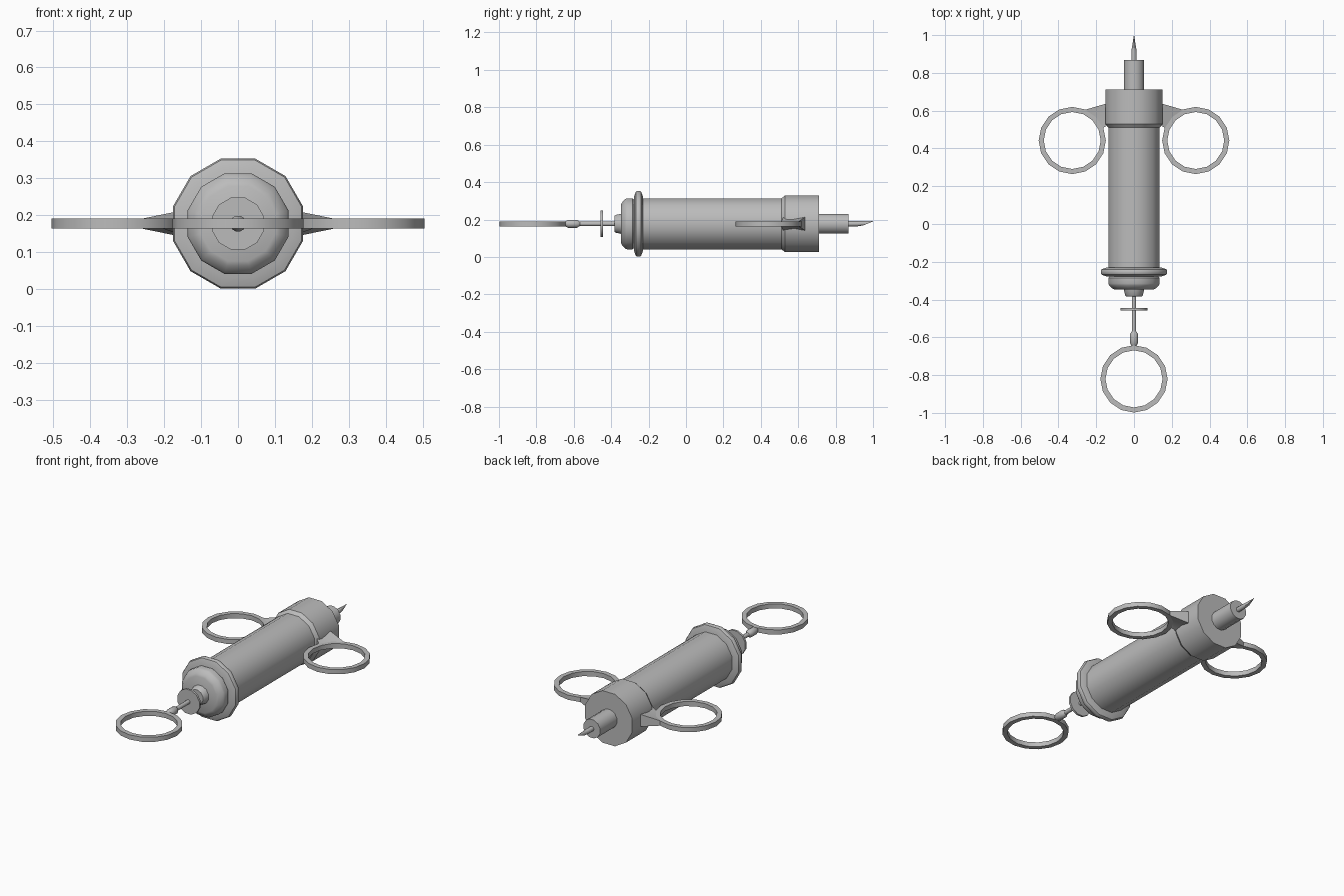
import bpy, bmesh, math
from mathutils import Vector

cube = bpy.data.objects.get("Cube")
if cube:
    bpy.data.objects.remove(cube)

ZC = 0.177          # height of the long axis
RING_OUT, RING_IN, RING_H = 0.178, 0.151, 0.0135
RING_SIDES = 16

steel = bpy.data.materials.new("grey_steel")
steel.use_nodes = True
grey = (0.5, 0.5, 0.5, 1)
steel.diffuse_color = grey
steel.node_tree.nodes["Principled BSDF"].inputs["Base Color"].default_value = grey


def finish(name, bm, angle=35):
    bmesh.ops.recalc_face_normals(bm, faces=bm.faces)
    mesh = bpy.data.meshes.new(name)
    bm.to_mesh(mesh)
    bm.free()
    mesh.materials.append(steel)
    obj = bpy.data.objects.new(name, mesh)
    bpy.context.collection.objects.link(obj)
    bpy.ops.object.select_all(action="DESELECT")
    obj.select_set(True)
    bpy.context.view_layer.objects.active = obj
    bpy.ops.object.shade_smooth_by_angle(angle=math.radians(angle))
    return obj


def loft(bm, loops, closed=False):
    """Join equal closed loops; cap the ends unless the loft is closed."""
    rows = [[bm.verts.new(p) for p in loop] for loop in loops]
    n = len(rows[0])
    pairs = list(zip(rows, rows[1:])) + ([(rows[-1], rows[0])] if closed else [])
    for a, b in pairs:
        for i in range(n):
            j = (i + 1) % n
            bm.faces.new((a[i], a[j], b[j], b[i]))
    if not closed:
        bm.faces.new(rows[0])
        bm.faces.new(rows[-1])


def turned(name, profile, sides=12):
    """Solid turned around the long axis from (y, radius) points."""
    bm = bmesh.new()
    angles = [2 * math.pi * (i + 0.5) / sides for i in range(sides)]
    loft(bm, [[(r * math.cos(a), y, ZC + r * math.sin(a)) for a in angles]
              for y, r in profile])
    return finish(name, bm)


def ring_point(cx, cy, r, i, z):
    a = 2 * math.pi * i / RING_SIDES
    return Vector((cx + r * math.cos(a), cy + r * math.sin(a), ZC + z))


def finger_ring(name, cx, cy):
    bm = bmesh.new()
    section = ((RING_OUT, -RING_H), (RING_OUT, RING_H), (RING_IN, RING_H), (RING_IN, -RING_H))
    loft(bm, [[ring_point(cx, cy, r, i, z) for r, z in section]
              for i in range(RING_SIDES)], closed=True)
    return finish(name, bm)


# Barrel, collar and cap
turned("barrel", [(-0.24, 0.141), (0.53, 0.141)])
turned("collar", [(0.51, 0.141), (0.53, 0.157), (0.712, 0.157)])
turned("barrel_flange", [(-0.278, 0.15), (-0.268, 0.178), (-0.26, 0.182),
                         (-0.248, 0.182), (-0.24, 0.178), (-0.23, 0.15)])
turned("end_cap", [(-0.348, 0.105), (-0.342, 0.118), (-0.325, 0.137),
                   (-0.315, 0.141), (-0.285, 0.141), (-0.272, 0.128), (-0.25, 0.128)])
turned("cap_nub", [(-0.383, 0.043), (-0.376, 0.049), (-0.345, 0.056)])

# Plunger rod, stop disc and thumb ring
turned("plunger_rod", [(-0.65, 0.012), (-0.37, 0.012)])
turned("plunger_disc", [(-0.457, 0.073), (-0.445, 0.073)])
turned("rod_knuckle", [(-0.648, 0.012), (-0.63, 0.022), (-0.582, 0.022), (-0.568, 0.012)])
finger_ring("thumb_ring", 0, -0.82)

# Nozzle and needle with a slanted tip
turned("nozzle", [(0.70, 0.055), (0.868, 0.055)])
bm = bmesh.new()
loops = []
for y, low in ((0.86, -1), (0.915, -1), (0.95, -0.55), (0.98, 0.3), (1.0, 0.9)):
    k = 1.0 if y < 0.92 else (1.0 - y) / 0.085 * 0.96 + 0.04
    loops.append([(0.014 * k * math.cos(t), y,
                   ZC + 0.014 * max(low, math.sin(t)))
                  for t in (math.pi * i / 6 for i in range(12))])
loft(bm, loops)
finish("needle", bm)

# Finger rings and the flared webs that join them to the collar
for side, s in (("left", 1), ("right", -1)):
    cx, cy = 0.327 * s, 0.442
    finger_ring(side + "_finger_ring", cx, cy)
    bm = bmesh.new()
    sections = []
    for i, y, h in ((5, 0.638, 0.037), (6, 0.58, 0.026), (7, 0.52, 0.035)):
        step = i if s > 0 else RING_SIDES // 2 - i
        sections.append([(0.145 * s, y, ZC - h), (0.145 * s, y, ZC + h),
                         ring_point(cx, cy, RING_OUT - 0.002, step, RING_H),
                         ring_point(cx, cy, RING_OUT - 0.002, step, -RING_H)])
    loft(bm, sections)
    finish(side + "_finger_web", bm)
